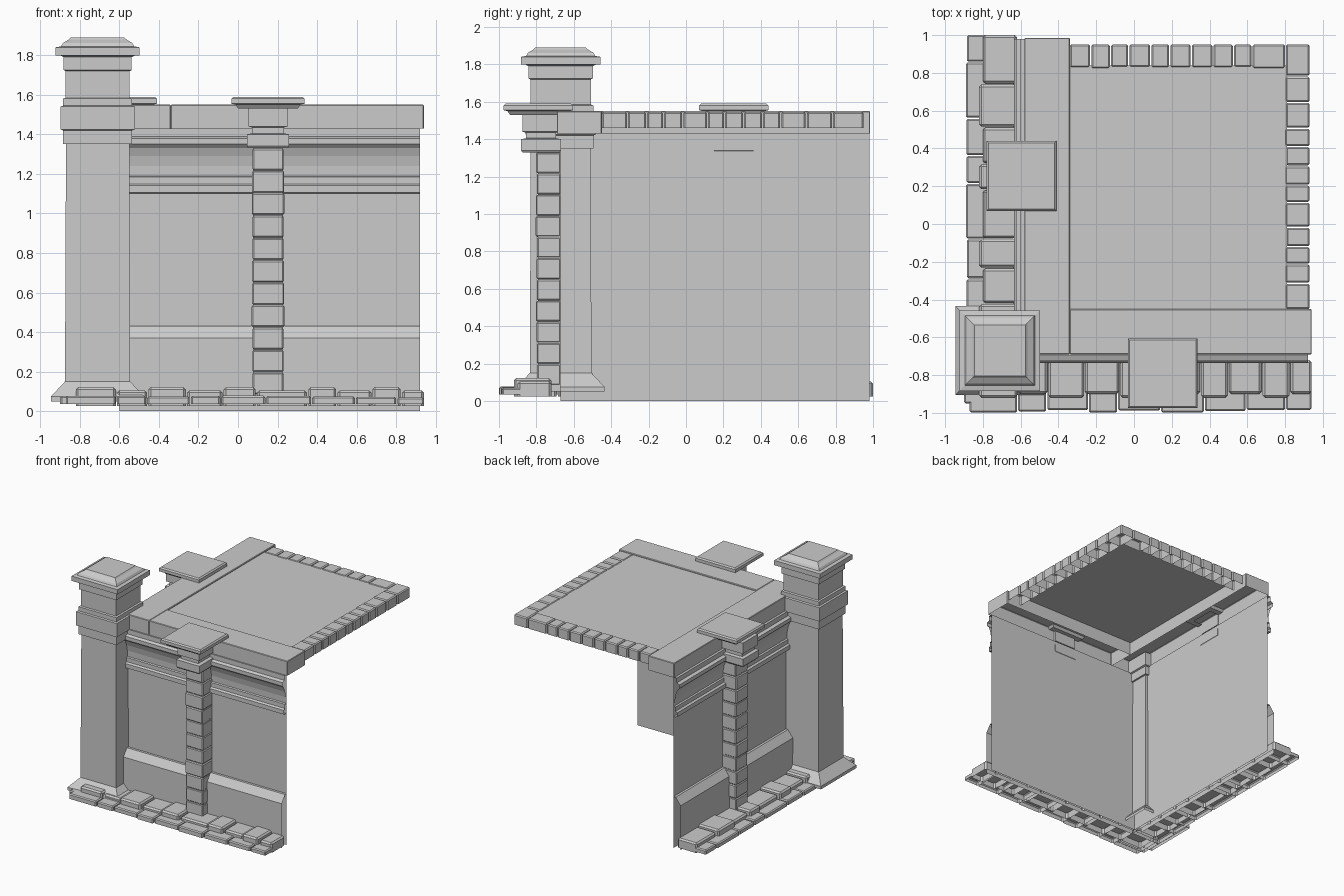
import bpy, bmesh, random
from mathutils import Vector

if "Cube" in bpy.data.objects:
    bpy.data.objects.remove(bpy.data.objects["Cube"])

random.seed(4)

# The two walls share one local frame: s along the wall, d outward, z up
WALL_Y, WALL_X = -0.67, -0.57
front = lambda s, d, z: (s, WALL_Y - d, z)
left = lambda s, d, z: (WALL_X - d, s, z)
plain = lambda x, y, z: (x, y, z)


def finish(bm, name):
    bmesh.ops.recalc_face_normals(bm, faces=bm.faces)
    me = bpy.data.meshes.new(name)
    bm.to_mesh(me)
    bm.free()
    ob = bpy.data.objects.new(name, me)
    bpy.context.collection.objects.link(ob)
    return ob


def blocks(name, boxes, frame=plain, bevel=0.008, open_bottom=True):
    """Boxes (s0, s1, d0, d1, z0, z1) with chamfered edges, joined in one object."""
    out = bmesh.new()
    for a0, a1, b0, b1, z0, z1 in boxes:
        bm = bmesh.new()
        bmesh.ops.create_cube(bm, size=1)
        for v in bm.verts:
            a = a1 if v.co.x > 0 else a0
            b = b1 if v.co.y > 0 else b0
            v.co = frame(a, b, z1 if v.co.z > 0 else z0)
        if open_bottom:
            low = [f for f in bm.faces if all(v.co.z < z0 + 1e-5 for v in f.verts)]
            bmesh.ops.delete(bm, geom=low, context='FACES')
        bmesh.ops.recalc_face_normals(bm, faces=bm.faces)
        if bevel:
            edges = [e for e in bm.edges if len(e.link_faces) == 2]
            bmesh.ops.bevel(bm, geom=edges, offset=bevel, segments=1,
                            affect='EDGES', clamp_overlap=True)
        me = bpy.data.meshes.new("tmp")
        bm.to_mesh(me)
        bm.free()
        out.from_mesh(me)
        bpy.data.meshes.remove(me)
    return finish(out, name)


def stack(name, centre, profile):
    """Square tower: rings of (half width, z), closed on top."""
    bm = bmesh.new()
    rings = []
    for h, z in profile:
        rings.append([bm.verts.new((centre[0] + sx * h, centre[1] + sy * h, z))
                      for sx, sy in ((-1, -1), (1, -1), (1, 1), (-1, 1))])
    for r, t in zip(rings, rings[1:]):
        for i in range(4):
            bm.faces.new((r[i], r[(i + 1) % 4], t[(i + 1) % 4], t[i]))
    bm.faces.new(rings[-1])
    return finish(bm, name)


def strip(name, frame, s0, s1, profile):
    """Sheet made by running a (d, z) profile along a wall."""
    bm = bmesh.new()
    rows = [[bm.verts.new(frame(s, d, z)) for s in (s0, s1)] for d, z in profile]
    for a, b in zip(rows, rows[1:]):
        bm.faces.new((a[0], a[1], b[1], b[0]))
    ob = finish(bm, name)
    out = Vector(frame(0, 1, 0)) - Vector(frame(0, 0, 0))
    if sum((p.normal.dot(out) * p.area for p in ob.data.polygons)) < 0:
        ob.data.flip_normals()
    return ob


def cuts(start, end, low, high, gap=0.006):
    """Irregular spans filling start..end."""
    s = start
    while s < end - 0.02:
        e = s + random.uniform(low, high)
        if end - e < low * 0.7:
            e = end
        yield s, e - (gap if e < end else 0)
        s = e


BASE = [(0.065, 0.0), (0.065, 0.37), (0.02, 0.43), (0, 0.43)]
CORNICE = [(0, 1.10), (0.035, 1.105), (0.035, 1.14), (0.02, 1.15), (0.02, 1.185),
           (0.008, 1.19), (0.01, 1.24), (0.02, 1.29), (0.036, 1.33), (0.055, 1.35),
           (0.055, 1.38), (0.03, 1.39), (0.03, 1.43), (0, 1.43)]
CAPITAL = [(0.10, 1.33), (0.107, 1.34), (0.107, 1.40), (0.08, 1.405), (0.08, 1.435),
           (0.10, 1.44), (0.10, 1.53)]
CAP = [(0.10, 1.53), (0.15, 1.53), (0.165, 1.55), (0.185, 1.555), (0.185, 1.58),
       (0.175, 1.59)]

# Walls, plinths, cornices, block pilasters and ground stones on both sides
for side, frame, s0, s1, sp, cap_d in (("front", front, -0.60, 0.92, 0.152, 0.12),
                                       ("left", left, -0.67, 0.98, 0.255, 0.025)):
    strip(side + "_wall", frame, s0, s1, [(0, 0), (0, 1.43)])
    strip(side + "_plinth", frame, s0, s1, BASE)
    strip(side + "_cornice", frame, s0, s1, CORNICE)

    # Pilaster built of stacked blocks
    pile = []
    for i in range(11):
        z = 0.085 + i * 0.1133
        w = 0.08 + random.uniform(-0.003, 0.003)
        pile.append((sp - w, sp + w, 0.0, 0.13 + random.uniform(-0.004, 0.004),
                     z, z + 0.111))
    blocks(side + "_pilaster_blocks", pile, frame, 0.007, False)
    blocks(side + "_pilaster_core", [(sp - 0.075, sp + 0.075, 0, 0.122, 0.05, 1.35)],
           frame, 0)
    stack(side + "_pilaster_capital", frame(sp, 0.105, 0), CAPITAL)
    stack(side + "_pilaster_cap", frame(sp, cap_d, 0), CAP)

    # Two stepped rows of paving stones
    end = 0.94 if side == "front" else 1.0
    begin = -0.87 if side == "front" else -0.95
    blocks(side + "_lower_stones",
           [(a, b, 0.06, 0.325 + random.uniform(-0.012, 0.005), 0.035,
             0.075 + random.uniform(-0.006, 0.004))
            for a, b in cuts(begin, end, 0.14, 0.30)], frame, 0.008)
    upper = []
    for i, (a, b) in enumerate(cuts(begin + 0.05, end, 0.12, 0.26)):
        upper.append((a, b, 0.05, 0.25 - 0.02 * (i % 2), 0.025,
                      0.122 if i % 2 == 0 else 0.105))
    blocks(side + "_upper_stones", upper, frame, 0.012)

# Corner pillar: flared foot, shaft, collar, neck and stepped cap
stack("corner_pillar", (-0.71, -0.67), [
    (0.235, 0.05), (0.235, 0.075), (0.165, 0.15), (0.16, 1.35), (0.175, 1.35),
    (0.175, 1.42), (0.188, 1.425), (0.188, 1.54), (0.175, 1.545), (0.175, 1.58),
    (0.162, 1.585), (0.162, 1.72), (0.172, 1.725), (0.172, 1.79), (0.19, 1.80),
    (0.213, 1.80), (0.213, 1.84), (0.185, 1.845), (0.175, 1.862), (0.145, 1.88),
    (0.135, 1.89)])

# Roof border beams
blocks("front_roof_beam", [(-0.34, 0.94, -0.69, -0.45, 1.43, 1.55)], bevel=0.004)
blocks("left_roof_beam", [(-0.58, -0.34, -0.69, 0.985, 1.43, 1.55)], bevel=0.004)

# Roof deck
bm = bmesh.new()
bm.faces.new([bm.verts.new((x, y, 1.54)) for x, y in
              ((-0.35, -0.46), (0.81, -0.46), (0.81, 0.84), (-0.35, 0.84))])
finish(bm, "roof_deck")

# Brick edging on the open right and back sides
blocks("right_roof_bricks",
       [(0.803 + random.uniform(-0.004, 0.004), 0.93, a, b, 1.46, 1.545)
        for a, b in cuts(-0.45, 0.95, 0.09, 0.14)], bevel=0.008)
blocks("back_roof_bricks",
       [(a, b, 0.827 + random.uniform(-0.004, 0.004), 0.95, 1.46, 1.545)
        for a, b in cuts(-0.34, 0.80, 0.09, 0.12)], bevel=0.008)
